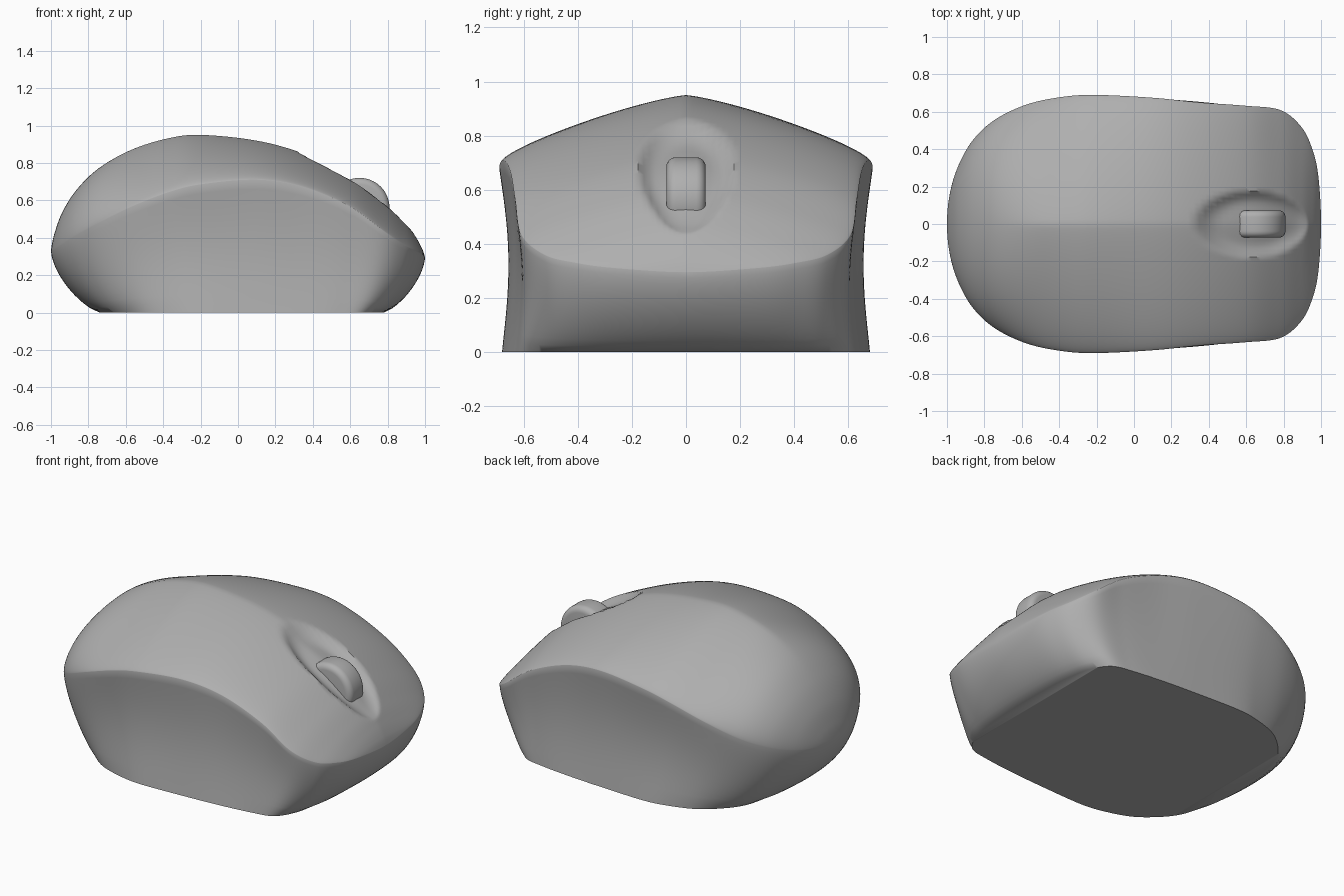
import bpy, bmesh, math
from mathutils import Matrix

if "Cube" in bpy.data.objects:
    bpy.data.objects.remove(bpy.data.objects["Cube"])

# Stations from back to front:
# rim x, rim half-width, rim height, ridge height, base x, base half-width
STATIONS = [
    (-1.00, 0.00, 0.33, 0.33, -0.74, 0.00),
    (-0.985, 0.16, 0.335, 0.41, -0.735, 0.15),
    (-0.94, 0.31, 0.365, 0.535, -0.72, 0.29),
    (-0.86, 0.45, 0.415, 0.66, -0.685, 0.41),
    (-0.74, 0.56, 0.48, 0.775, -0.61, 0.51),
    (-0.57, 0.64, 0.565, 0.87, -0.49, 0.605),
    (-0.38, 0.68, 0.64, 0.93, -0.33, 0.66),
    (-0.20, 0.69, 0.685, 0.95, -0.18, 0.68),
    (0.10, 0.675, 0.71, 0.919, 0.10, 0.67),
    (0.35, 0.65, 0.67, 0.85, 0.33, 0.655),
    (0.60, 0.632, 0.565, 0.735, 0.53, 0.632),
    (0.78, 0.61, 0.435, 0.605, 0.66, 0.60),
    (0.89, 0.525, 0.36, 0.49, 0.73, 0.50),
    (0.95, 0.41, 0.33, 0.405, 0.76, 0.38),
    (0.985, 0.26, 0.31, 0.34, 0.775, 0.23),
    (1.00, 0.00, 0.295, 0.295, 0.78, 0.00),
]
STEPS, TOP, WALL = 8, 44, 14


def mirrored(p):
    return (p[0], -p[1], p[2], p[3], p[4], -p[5])


def smooth_path(pts):
    """Catmull-Rom through the stations, mirrored at both tips."""
    p = [mirrored(pts[1])] + pts + [mirrored(pts[-2])]
    out = []
    for i in range(1, len(p) - 2):
        for k in range(STEPS):
            t = k / STEPS
            out.append([0.5 * (2 * b + (c - a) * t + (2 * a - 5 * b + 4 * c - d) * t * t
                               + (3 * b - a - 3 * c + d) * t ** 3)
                        for a, b, c, d in zip(*p[i - 1:i + 3])])
    return out + [list(pts[-1])]


def scoop(x, y):
    """Depth of the shallow dish around the wheel."""
    r = math.hypot((x - 0.63) / 0.30, y / 0.175)
    s = max(0.0, min(1.0, 2.4 * (1 - r)))
    return 0.055 * s * (2 - s)


def section(st):
    """Closed cross-section: up one wall, over the top, down the other wall."""
    x, w, zr, zc, xb, wb = st
    dome = max(0.0, min(1.0, (-0.45 - x) / 0.5))
    dome = dome * dome * (3 - 2 * dome)
    a, b = 1.27 + 0.73 * dome, 0.76 - 0.21 * dome
    side = (w / 0.69) ** 4
    wall = []
    for k in range(WALL, 0, -1):
        s = k / WALL
        g = 1 - (1 - s ** 1.6) ** 0.75
        pinch = 1 - 0.045 * side * math.sin(math.pi * s)
        wall.append((x + (xb - x) * g, (w + (wb - w) * g) * pinch, zr * (1 - s)))
    top = []
    for k in range(-TOP, TOP + 1):
        t = math.sin(math.pi / 2 * k / TOP)
        drop = 1 - max(0.0, 1 - abs(t) ** a) ** b
        y = -w * t
        top.append((x, y, zc + (zr - zc) * drop - scoop(x, y)))
    return wall + top + [(px, -py, pz) for px, py, pz in reversed(wall)]


grey = bpy.data.materials.new("mid_grey")
grey.diffuse_color = (0.43, 0.43, 0.43, 1)
grey.use_nodes = True
grey.node_tree.nodes["Principled BSDF"].inputs["Base Color"].default_value = grey.diffuse_color


def finish(name, bm, angle):
    bmesh.ops.recalc_face_normals(bm, faces=bm.faces[:])
    me = bpy.data.meshes.new(name)
    bm.to_mesh(me)
    bm.free()
    me.materials.append(grey)
    ob = bpy.data.objects.new(name, me)
    bpy.context.collection.objects.link(ob)
    bpy.ops.object.select_all(action='DESELECT')
    ob.select_set(True)
    bpy.context.view_layer.objects.active = ob
    bpy.ops.object.shade_smooth_by_angle(angle=math.radians(angle))
    return ob


# Mouse shell: cross-sections lofted from back to front
bm = bmesh.new()
rows = [[bm.verts.new(c) for c in section(st)] for st in smooth_path(STATIONS)]
n = len(rows[0])
for r0, r1 in zip(rows, rows[1:]):
    for j in range(n):
        k = (j + 1) % n
        bm.faces.new((r0[j], r0[k], r1[k], r1[j]))
bmesh.ops.remove_doubles(bm, verts=bm.verts[:], dist=1e-4)
finish("mouse_shell", bm, 45)

# Scroll wheel: rounded disc sunk into the dish
bm = bmesh.new()
bmesh.ops.create_cone(bm, cap_ends=True, segments=64, radius1=0.16, radius2=0.16, depth=0.146,
                      matrix=Matrix.Translation((0.65, 0, 0.56)) @ Matrix.Rotation(math.pi / 2, 4, 'X'))
rims = [e for e in bm.edges if any(len(f.verts) > 4 for f in e.link_faces)]
bmesh.ops.bevel(bm, geom=rims, offset=0.035, segments=5, profile=0.5, affect='EDGES')
finish("scroll_wheel", bm, 40)
